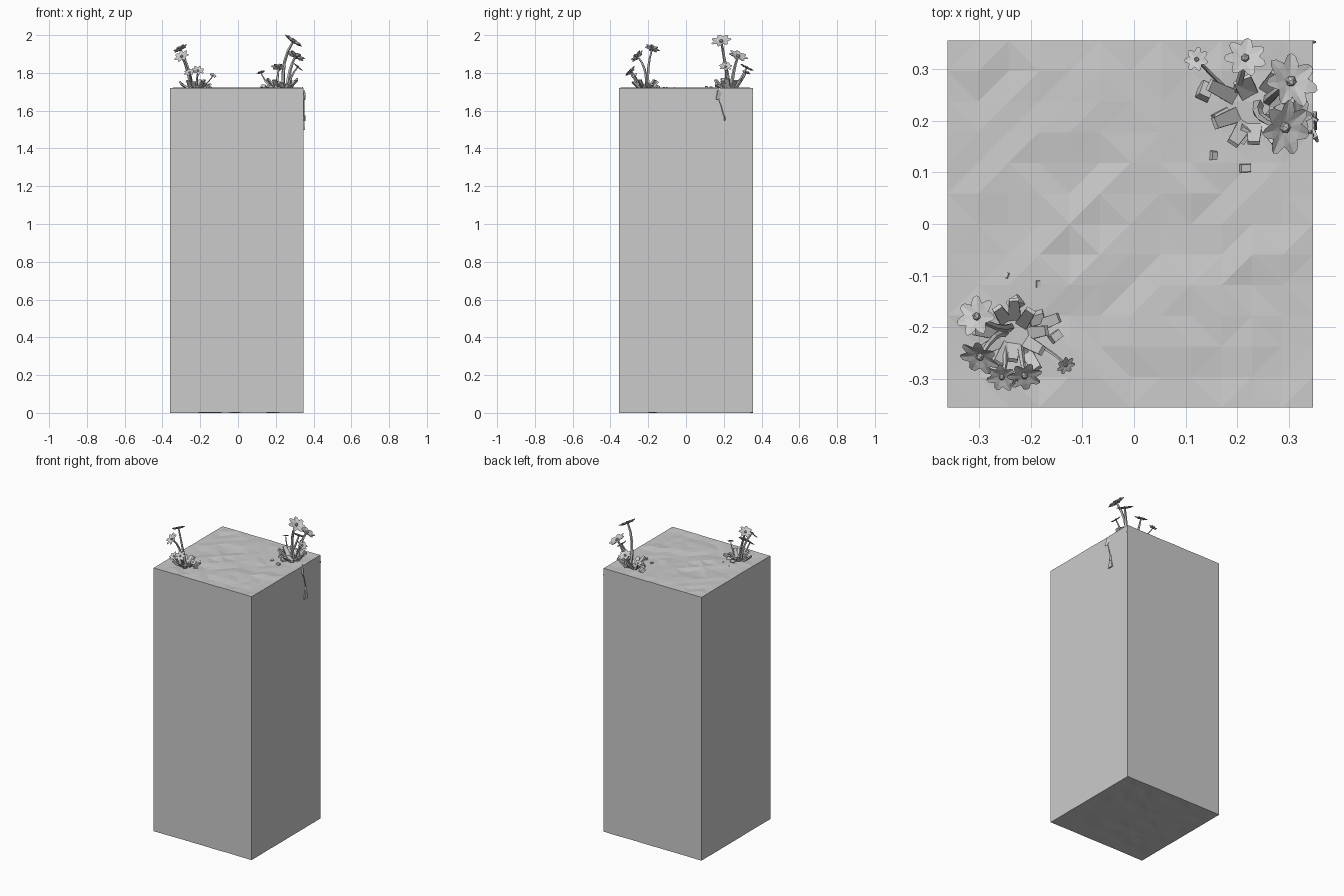
import bpy, bmesh, math, random
from mathutils import Vector, Matrix

random.seed(4)
cube = bpy.data.objects.get("Cube")
if cube:
    bpy.data.objects.remove(cube, do_unlink=True)

stone = bpy.data.materials.new("pale grey")
stone.use_nodes = True
GREY = (0.6, 0.6, 0.6, 1)
stone.diffuse_color = GREY
stone.node_tree.nodes["Principled BSDF"].inputs["Base Color"].default_value = GREY

TOP = 1.72


def finish(name, bm):
    bmesh.ops.recalc_face_normals(bm, faces=bm.faces)
    mesh = bpy.data.meshes.new(name)
    bm.to_mesh(mesh)
    bm.free()
    mesh.materials.append(stone)
    obj = bpy.data.objects.new(name, mesh)
    bpy.context.collection.objects.link(obj)
    return obj


def aim(origin, direction):
    """Matrix taking local z to the direction."""
    return Matrix.Translation(origin) @ Vector(direction).to_track_quat("Z", "Y").to_matrix().to_4x4()


def block(bm, matrix, size, taper=1.0):
    """Box standing on its local origin, narrowed at the far end."""
    verts = bmesh.ops.create_cube(bm, size=1)["verts"]
    for v in verts:
        k = taper if v.co.z > 0 else 1
        v.co = matrix @ Vector((v.co.x * size[0] * k, v.co.y * size[1] * k, (v.co.z + 0.5) * size[2]))


def tube(bm, path, radius, sides=5):
    """Faceted stem that follows the path."""
    rings = []
    for i, p in enumerate(path):
        d = path[min(i + 1, len(path) - 1)] - path[max(i - 1, 0)]
        m = aim(p, d)
        r = radius * (1 - 0.45 * i / (len(path) - 1))
        rings.append([bm.verts.new(m @ Vector((r * math.cos(a), r * math.sin(a), 0)))
                      for a in (math.tau * k / sides for k in range(sides))])
    for a, b in zip(rings, rings[1:]):
        for k in range(sides):
            j = (k + 1) % sides
            bm.faces.new((a[k], a[j], b[j], b[k]))
    bm.faces.new(rings[0])
    bm.faces.new(rings[-1])


def petal(bm, matrix, length):
    """Thin six-sided petal, creased along its middle and cupped upward."""
    outline = [(0.1, -0.1, 0), (0.6, -0.28, 0.16), (0.9, -0.16, 0.18),
               (1, 0, 0.15), (0.9, 0.16, 0.18), (0.6, 0.28, 0.16), (0.1, 0.1, 0)]
    rim = [bm.verts.new(matrix @ (Vector(p) * length)) for p in outline]
    upper = bm.verts.new(matrix @ (Vector((0.58, 0, 0.1)) * length))
    lower = bm.verts.new(matrix @ (Vector((0.58, 0, -0.02)) * length))
    for k in range(len(rim)):
        j = (k + 1) % len(rim)
        bm.faces.new((rim[k], rim[j], upper))
        bm.faces.new((rim[j], rim[k], lower))


def flower(name, base, head, facing, radius, petals=7):
    base, head, facing = Vector(base), Vector(head), Vector(facing).normalized()
    bm = bmesh.new()
    bend = head - facing * (head.z - base.z) * 0.45
    path = [base * (1 - t) ** 2 + bend * 2 * t * (1 - t) + head * t * t for t in (0, 0.25, 0.5, 0.75, 1)]
    tube(bm, path, radius * 0.2)
    m = aim(head, facing)
    for k in range(petals):
        petal(bm, m @ Matrix.Rotation(math.tau * k / petals + 0.2, 4, "Z"), radius)
    bmesh.ops.create_icosphere(bm, subdivisions=1, radius=radius * 0.2,
                               matrix=m @ Matrix.Translation((0, 0, radius * 0.08)))
    finish(name, bm)


# Tall block with gently uneven top and bottom
bm = bmesh.new()
bmesh.ops.create_cube(bm, size=1)
for v in bm.verts:
    v.co = Vector((v.co.x * 0.707 - 0.007, v.co.y * 0.71, (v.co.z + 0.5) * TOP))
flat_edges = [e for e in bm.edges if abs(e.verts[0].co.z - e.verts[1].co.z) < 0.01]
bmesh.ops.subdivide_edges(bm, edges=flat_edges, cuts=11, use_grid_fill=True)
for v in bm.verts:
    rim = abs(v.co.x + 0.007) > 0.35 or abs(v.co.y) > 0.352
    v.co.z += random.uniform(-0.004, 0.004) * (0.3 if rim else 1)
    v.co.z = max(v.co.z, 0)
caps = [f for f in bm.faces if abs(f.normal.z) > 0.5]
bmesh.ops.triangulate(bm, faces=caps, quad_method="SHORT_EDGE")
finish("tall_block", bm)

# Flowers: base, head, facing direction, radius
back = [((0.24, 0.23, TOP), (0.29, 0.187, 1.965), (0.55, -0.15, 0.8), 0.056),
        ((0.26, 0.24, TOP), (0.302, 0.275, 1.885), (0.4, 0.3, 0.8), 0.056),
        ((0.20, 0.26, TOP), (0.215, 0.32, 1.825), (0.05, 0.4, 0.8), 0.042),
        ((0.18, 0.26, TOP), (0.122, 0.318, 1.80), (-0.3, 0.3, 0.9), 0.025),
        ((0.26, 0.21, TOP), (0.315, 0.21, 1.83), (0.6, 0, 0.7), 0.036)]
front = [((-0.24, -0.20, TOP), (-0.303, -0.18, 1.925), (-0.45, 0.3, 0.85), 0.042),
         ((-0.25, -0.21, TOP), (-0.297, -0.255, 1.885), (-0.35, -0.6, 0.6), 0.042),
         ((-0.22, -0.24, TOP), (-0.212, -0.292, 1.81), (0.1, -0.6, 0.65), 0.035),
         ((-0.19, -0.23, TOP), (-0.133, -0.272, 1.785), (0.4, -0.5, 0.7), 0.02),
         ((-0.25, -0.24, TOP), (-0.255, -0.295, 1.80), (-0.2, -0.5, 0.7), 0.032)]
for side, group in (("back", back), ("front", front)):
    for i, spec in enumerate(group):
        flower(f"{side}_flower_{i + 1}", *spec)

# Chunky leaves fanning out around the stems
for side, centre, scale in (("back", (0.235, 0.225), 1.0), ("front", (-0.23, -0.215), 0.85)):
    bm = bmesh.new()
    for k in range(11):
        a = math.tau * k / 11 + random.uniform(-0.2, 0.2)
        out = Vector((math.cos(a), math.sin(a), 0))
        start = Vector((*centre, TOP - 0.01)) + out * random.uniform(0.02, 0.04) * scale
        lean = out + Vector((0, 0, random.uniform(0.5, 1.6)))
        block(bm, aim(start, lean), (0.03 * scale, 0.012, random.uniform(0.05, 0.08) * scale), 0.75)
    finish(f"{side}_leaves", bm)

# Loose chips lying on the top: x, y, size
chips = [(0.135, 0.255, 0.035), (0.17, 0.207, 0.035), (0.153, 0.133, 0.018), (0.215, 0.108, 0.022),
         (0.21, 0.175, 0.035), (-0.228, -0.155, 0.03), (-0.19, -0.18, 0.032), (-0.186, -0.116, 0.014),
         (-0.153, -0.218, 0.025), (-0.245, -0.1, 0.012), (-0.21, -0.25, 0.02)]
bm = bmesh.new()
for x, y, s in chips:
    tilt = (random.uniform(-0.5, 0.5), random.uniform(-0.5, 0.5), 1)
    spin = Matrix.Rotation(random.uniform(0, 3), 4, "Z")
    block(bm, aim((x, y, TOP - 0.003), tilt) @ spin, (s, s * 0.75, s * 0.5), 0.85)
finish("loose_chips", bm)

# Dangling vine on the left side face, with a pointed leaf at its end
bm = bmesh.new()
vine = [Vector((0.34, 0.18, 1.725)), Vector((0.35, 0.165, 1.69)), Vector((0.349, 0.185, 1.63)),
        Vector((0.349, 0.20, 1.57))]
tube(bm, vine, 0.0035, 4)
block(bm, aim((0.349, 0.20, 1.575), (0.02, 0.03, -1)), (0.01, 0.01, 0.03), 1.2)
block(bm, aim((0.35, 0.20, 1.498), (0, 0, 1)), (0.008, 0.036, 0.075), 0.2)
block(bm, aim((0.345, 0.18, 1.70), (0.2, -0.4, -1)), (0.01, 0.03, 0.045), 0.4)
block(bm, aim((0.345, 0.352, 1.69), (0.3, 0, -1)), (0.006, 0.006, 0.018), 0.6)
finish("hanging_vine", bm)
